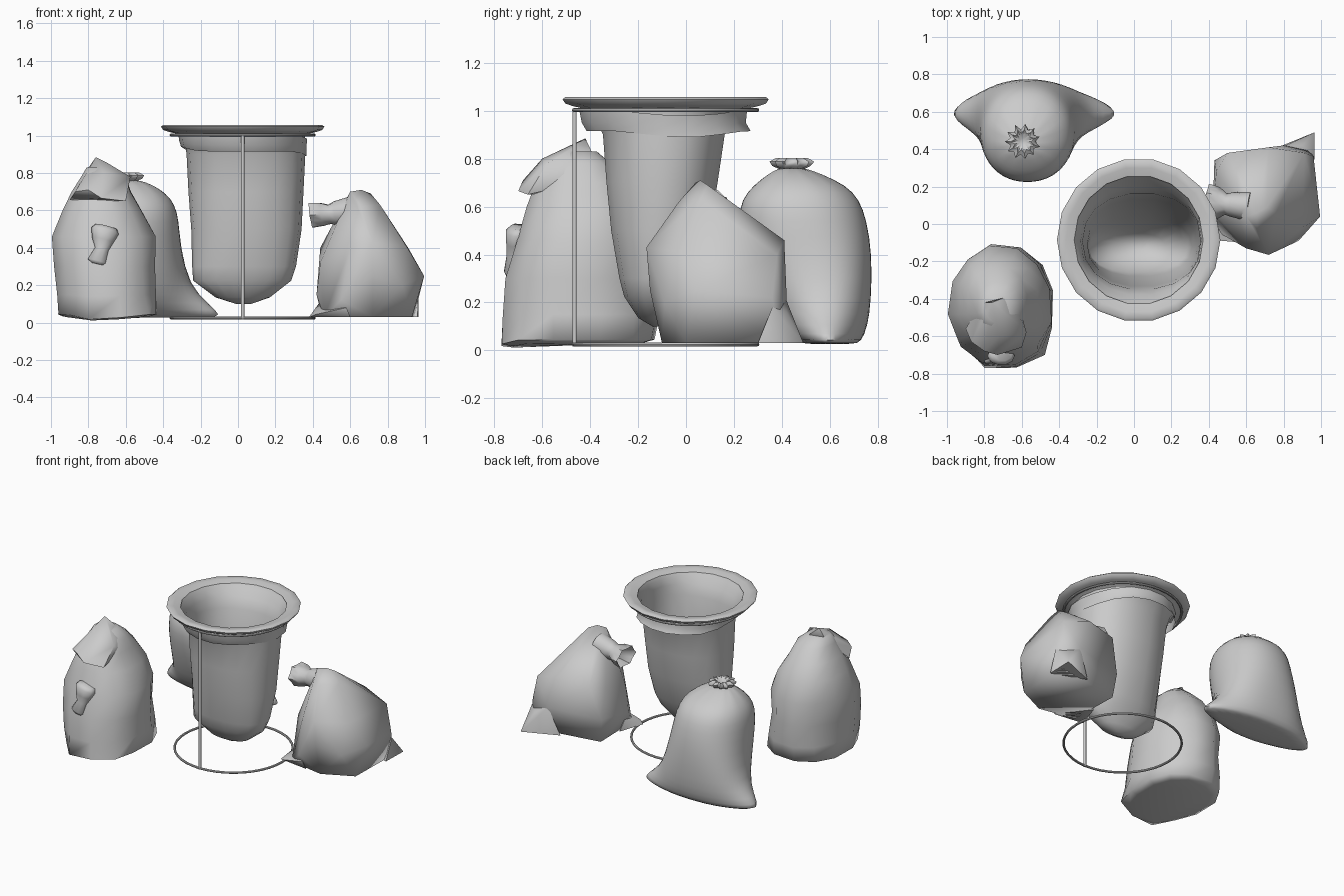
import bpy, bmesh, math, random
from mathutils import Vector, Matrix

random.seed(4)
CX, CY = 0.025, -0.085   # stand axis


def finish(name, bm, smooth=60, subsurf=0):
    bmesh.ops.recalc_face_normals(bm, faces=bm.faces)
    me = bpy.data.meshes.new(name)
    bm.to_mesh(me)
    bm.free()
    ob = bpy.data.objects.new(name, me)
    bpy.context.collection.objects.link(ob)
    bpy.ops.object.select_all(action='DESELECT')
    ob.select_set(True)
    bpy.context.view_layer.objects.active = ob
    if subsurf:
        ob.modifiers.new("smooth", 'SUBSURF').levels = subsurf
        ob.modifiers["smooth"].render_levels = subsurf
    bpy.ops.object.shade_smooth_by_angle(angle=math.radians(smooth))
    return ob


def loft(name, rows, seg=20, power=2.0, caps=(True, True), pulls=(), ripple=None,
         turn=0, jitter=0, matrix=None, smooth=60, subsurf=0):
    """Stack rounded sections; each row is z, x0, x1, y0, y1. Pulls: centre, radius, move."""
    bm = bmesh.new()
    rings = []
    for i, (z, x0, x1, y0, y1) in enumerate(rows):
        ring = []
        for k in range(seg):
            a = math.tau * k / seg + turn
            c, s = math.cos(a), math.sin(a)
            m = 1 + (ripple[i] * (1 if k % 2 else -1) if ripple else 0)
            m += random.uniform(-jitter, jitter)
            u = math.copysign(abs(c) ** (2 / power), c) * m
            v = math.copysign(abs(s) ** (2 / power), s) * m
            p = Vector(((x0 + x1) / 2 + (x1 - x0) / 2 * u, (y0 + y1) / 2 + (y1 - y0) / 2 * v, z))
            q = p.copy()
            for centre, radius, move in pulls:
                f = max(0, 1 - (q - Vector(centre)).length / radius)
                p += Vector(move) * f
            ring.append(bm.verts.new(matrix @ p if matrix else p))
        rings.append(ring)
    for a, b in zip(rings, rings[1:]):
        for k in range(seg):
            bm.faces.new((a[k], a[(k + 1) % seg], b[(k + 1) % seg], b[k]))
    if caps[0]:
        bm.faces.new(rings[0][::-1])
    if caps[1]:
        bm.faces.new(rings[-1])
    return finish(name, bm, smooth, subsurf)


def hull(name, pts, smooth=50):
    bm = bmesh.new()
    for p in pts:
        bm.verts.new(p)
    bmesh.ops.convex_hull(bm, input=bm.verts)
    return finish(name, bm, smooth)


def round_row(r, z, x=0, y=0):
    return (z, x - r, x + r, y - r, y + r)


def aim(origin, direction):
    return Matrix.Translation(origin) @ Vector(direction).to_track_quat('Z', 'Y').to_matrix().to_4x4()


# Wire stand: two hoops and one post
for name, z in (("stand_base_ring", 0.025), ("stand_top_ring", 1.003)):
    bpy.ops.mesh.primitive_torus_add(major_radius=0.383, minor_radius=0.008, major_segments=40,
                                     minor_segments=8, location=(CX, CY, z))
    bpy.context.object.name = name
    bpy.ops.object.shade_smooth_by_angle()
bpy.ops.mesh.primitive_cylinder_add(vertices=10, radius=0.009, depth=0.99, location=(CX, CY - 0.38, 0.512))
bpy.context.object.name = "stand_post"
bpy.ops.object.shade_smooth_by_angle(angle=math.radians(60))

# Open bag hanging in the stand
loft("hanging_bag", [
    (0.10, -0.01, 0.07, -0.14, -0.09), (0.135, -0.12, 0.17, -0.20, -0.05),
    (0.225, -0.24, 0.285, -0.26, 0.0), (0.30, -0.245, 0.31, -0.28, 0.04),
    (0.50, -0.25, 0.34, -0.315, 0.10), (0.70, -0.265, 0.35, -0.335, 0.135),
    (0.90, -0.275, 0.36, -0.35, 0.165), (0.97, -0.285, 0.355, -0.38, 0.20),
    (1.02, -0.305, 0.36, -0.415, 0.245), (1.043, -0.32, 0.37, -0.43, 0.26)],
    seg=18, power=2.2, caps=(True, False), smooth=80)

# Rolled lip over the top hoop, with the cuff hanging below it
loft("bag_lip", [round_row(r, z, CX, CY) for r, z in
     ((0.345, 1.043), (0.39, 1.054), (0.425, 1.057), (0.437, 1.048),
      (0.425, 1.03), (0.395, 1.02), (0.36, 1.012), (0.34, 1.0))], seg=18, caps=(False, False), smooth=80)
loft("bag_cuff", [
    (0.915, -0.305, 0.365, -0.42, 0.275), (0.95, -0.315, 0.365, -0.44, 0.255),
    (1.0, -0.32, 0.37, -0.45, 0.26)], seg=18, caps=(False, False),
    pulls=[((0.36, 0.0, 0.91), 0.3, (0, 0, -0.03)), ((-0.3, -0.1, 0.91), 0.25, (0, 0, 0.03))])

# Tied round sack, back left
loft("round_sack", [
    (0.026, -0.80, -0.29, 0.50, 0.70), (0.035, -0.855, -0.25, 0.46, 0.73),
    (0.10, -0.85, -0.27, 0.38, 0.755), (0.20, -0.84, -0.285, 0.31, 0.77),
    (0.40, -0.83, -0.305, 0.24, 0.78), (0.55, -0.825, -0.315, 0.215, 0.755),
    (0.63, -0.81, -0.335, 0.23, 0.725), (0.69, -0.77, -0.38, 0.28, 0.67),
    (0.735, -0.71, -0.45, 0.34, 0.57), (0.765, -0.65, -0.53, 0.39, 0.49)],
    seg=24, power=2.15, ripple=[0] * 7 + [0.01, 0.04, 0.12], subsurf=1, smooth=120,
    pulls=[((-0.25, 0.6, 0.03), 0.17, (0.17, -0.015, 0)), ((-0.855, 0.6, 0.03), 0.17, (-0.13, -0.015, 0)),
           ((-0.33, 0.72, 0.17), 0.3, (0.06, 0.01, 0)), ((-0.78, 0.72, 0.17), 0.3, (-0.05, 0.01, 0))])
loft("round_sack_tied_neck", [round_row(r, z, -0.595, 0.44) for r, z in
     ((0.07, 0.745), (0.05, 0.758), (0.075, 0.77), (0.082, 0.788), (0.055, 0.803), (0.02, 0.78))],
     seg=22, ripple=[0.05, 0.1, 0.13, 0.16, 0.2, 0.1], jitter=0.06)

# Slumped sack with a folded neck, front left
loft("tall_sack", [
    (0.03, -0.92, -0.48, -0.70, -0.18), (0.045, -0.965, -0.43, -0.74, -0.13),
    (0.15, -0.97, -0.43, -0.755, -0.105), (0.30, -0.985, -0.43, -0.755, -0.09),
    (0.46, -1.0, -0.43, -0.71, -0.10), (0.60, -0.94, -0.51, -0.67, -0.165),
    (0.70, -0.89, -0.57, -0.63, -0.23), (0.78, -0.84, -0.60, -0.58, -0.31),
    (0.83, -0.81, -0.66, -0.53, -0.37)], seg=12, power=2.35, turn=0.2, jitter=0.015, smooth=80,
    pulls=[((-0.8, -0.74, 0.05), 0.15, (0, -0.05, -0.03)), ((-0.62, -0.74, 0.05), 0.14, (0, -0.04, -0.02)),
           ((-0.5, -0.66, 0.05), 0.14, (0.04, -0.03, 0)),
           ((-0.45, -0.14, 0.35), 0.3, (-0.05, -0.05, 0)), ((-0.96, -0.14, 0.35), 0.3, (0.04, -0.04, 0))])
hull("tall_sack_folded_neck", [
    (-0.76, -0.42, 0.885), (-0.70, -0.46, 0.855), (-0.82, -0.42, 0.80), (-0.66, -0.38, 0.80),
    (-0.90, -0.56, 0.655), (-0.87, -0.63, 0.70), (-0.80, -0.68, 0.71), (-0.73, -0.70, 0.665),
    (-0.60, -0.66, 0.65), (-0.575, -0.58, 0.78), (-0.72, -0.60, 0.80), (-0.61, -0.45, 0.70)])
loft("tall_sack_tail", [
    (-0.085, -0.03, 0.04, -0.02, 0.02), (-0.07, -0.052, 0.052, -0.03, 0.03), (0.0, -0.03, 0.045, -0.03, 0.03),
    (0.05, -0.06, 0.06, -0.04, 0.045), (0.10, -0.075, 0.075, -0.05, 0.05), (0.125, -0.06, 0.06, -0.03, 0.05)],
    seg=10, matrix=Matrix.Translation((-0.735, -0.72, 0.395)) @ Matrix.Rotation(0.25, 4, 'Y')
    @ Matrix.Rotation(-0.15, 4, 'X'))

# Squat sack with its neck flopped sideways, right
hull("squat_sack", [
    (0.66, 0.06, 0.71), (0.60, 0.04, 0.70), (0.71, 0.09, 0.69), (0.57, 0.08, 0.64), (0.76, 0.06, 0.63),
    (0.66, -0.03, 0.62), (0.70, 0.17, 0.63), (0.54, 0.2, 0.52), (0.80, 0.10, 0.55), (0.72, -0.165, 0.43),
    (0.60, -0.13, 0.40), (0.90, -0.02, 0.41), (0.91, 0.38, 0.40), (0.72, 0.41, 0.46), (0.50, 0.38, 0.43),
    (0.44, 0.28, 0.40), (0.44, 0.05, 0.32), (0.72, -0.15, 0.25), (0.88, -0.09, 0.20), (0.995, 0.04, 0.25),
    (0.96, 0.36, 0.22), (0.80, 0.42, 0.22), (0.43, 0.34, 0.20), (0.42, 0.05, 0.15), (0.55, -0.10, 0.12),
    (0.46, -0.05, 0.03), (0.72, -0.10, 0.03), (0.93, 0.0, 0.03), (0.94, 0.40, 0.03), (0.45, 0.32, 0.03)], 75)
loft("squat_sack_neck", [
    round_row(0.08, -0.06), round_row(0.065, 0.04), round_row(0.055, 0.07),
    (0.11, -0.06, 0.07, -0.08, 0.08), (0.17, -0.06, 0.08, -0.09, 0.09), (0.10, -0.04, 0.05, -0.03, 0.03)],
    seg=12, ripple=[0, 0, 0.04, 0.08, 0.1, 0.1],
    matrix=aim((0.56, 0.10, 0.59), (-1, 0.1, -0.15)) @ Matrix.Rotation(math.pi / 2, 4, 'Z'))
hull("squat_sack_back_corner", [(0.965, 0.49, 0.03), (0.92, 0.46, 0.07), (0.965, 0.36, 0.18), (0.80, 0.415, 0.22),
                                (0.96, 0.30, 0.03), (0.72, 0.39, 0.03), (0.9, 0.42, 0.16)], 80)
hull("squat_sack_front_corner", [(0.38, -0.06, 0.03), (0.42, -0.085, 0.045), (0.58, -0.10, 0.08), (0.43, 0.08, 0.10),
                                 (0.60, -0.09, 0.03), (0.44, 0.12, 0.03)], 80)
